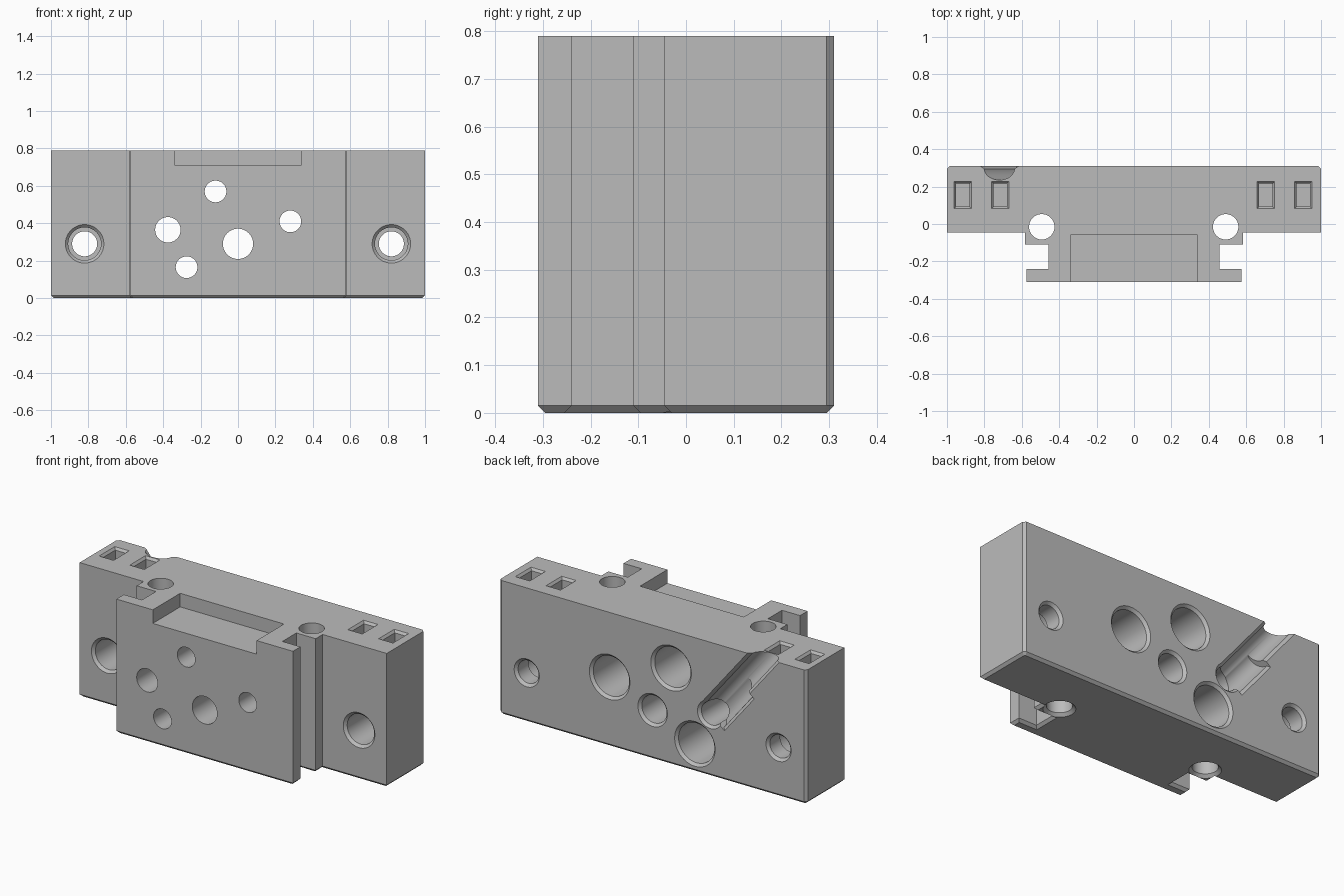
import bpy, bmesh, math
from mathutils import Vector

cube = bpy.data.objects.get("Cube")
if cube:
    bpy.data.objects.remove(cube, do_unlink=True)

grey = bpy.data.materials.new("machined grey")
grey.use_nodes = True
colour = (0.5, 0.5, 0.5, 1)
grey.diffuse_color = colour
grey.node_tree.nodes["Principled BSDF"].inputs["Base Color"].default_value = colour

X, Y, Z = Vector((1, 0, 0)), Vector((0, 1, 0)), Vector((0, 0, 1))
BACK, TOP, CHAMFER = 0.31, 0.79, 0.015
cutters = []


def loft(name, rings, bevel_bottom=False):
    """Closed solid through rings of equal point count."""
    bm = bmesh.new()
    loops = [[bm.verts.new(p) for p in ring] for ring in rings]
    n = len(loops[0])
    for a, b in zip(loops, loops[1:]):
        for i in range(n):
            bm.faces.new((a[i], a[(i + 1) % n], b[(i + 1) % n], b[i]))
    bm.faces.new(loops[0])
    bm.faces.new(loops[-1])
    bmesh.ops.recalc_face_normals(bm, faces=bm.faces)
    if bevel_bottom:
        edges = [e for e in bm.edges if all(v.co.z < 0.001 for v in e.verts)]
        bmesh.ops.bevel(bm, geom=edges, offset=CHAMFER, segments=1, affect='EDGES')
    mesh = bpy.data.meshes.new(name)
    bm.to_mesh(mesh)
    bm.free()
    obj = bpy.data.objects.new(name, mesh)
    bpy.context.scene.collection.objects.link(obj)
    mesh.materials.append(grey)
    return obj


def cut(name, rings):
    obj = loft(name, rings)
    obj.hide_render = True
    cutters.append(obj)


def bore(name, origin, axis, profile, sides=48):
    """Turned cutter: profile holds (distance along axis, radius)."""
    u = axis.orthogonal().normalized()
    v = axis.cross(u)
    angles = [2 * math.pi * (i + 0.5) / sides for i in range(sides)]
    cut(name, [[origin + axis * t + (u * math.cos(a) + v * math.sin(a)) * r
                for a in angles] for t, r in profile])


def rectangle(cx, cy, hx, hy, z):
    return [Vector((cx + sx * hx, cy + sy * hy, z))
            for sx, sy in ((-1, -1), (1, -1), (1, 1), (-1, 1))]


# Body: extruded plan outline with chamfered back corners and bottom rim
half = [(0.575, -0.31), (0.575, -0.24), (0.457, -0.24), (0.457, -0.11),
        (0.583, -0.11), (0.583, -0.045), (1, -0.045),
        (1, BACK - CHAMFER), (1 - CHAMFER, BACK)]
outline = half + [(-x, y) for x, y in reversed(half)]
body = loft("manifold_block", [[Vector((x, y, z)) for x, y in outline]
                               for z in (0, TOP)], True)

# Recess in the top of the front plate
cut("front_recess", [rectangle(0, -0.205, 0.338, 0.15, z) for z in (0.71, 0.9)])

# Chamfered nut pockets in the top
for x in (-0.915, -0.715, 0.705, 0.905):
    cut("nut_pocket", [rectangle(x, 0.155, 0.036, 0.062, TOP - 0.13),
                       rectangle(x, 0.155, 0.036, 0.062, TOP - 0.014),
                       rectangle(x, 0.155, 0.047, 0.073, TOP),
                       rectangle(x, 0.155, 0.047, 0.073, TOP + 0.05)])

# Vertical holes with a countersink underneath
for x in (-0.493, 0.49):
    bore("vertical_hole", Vector((x, -0.015, 0)), Z,
         [(-0.1, 0.085), (0, 0.085), (0.017, 0.068), (0.9, 0.068)])

# Counterbored mounting holes
for x in (-0.82, 0.82):
    bore("mounting_hole", Vector((x, 0, 0.29)), Y,
         [(-0.2, 0.103), (-0.045, 0.103), (-0.03, 0.088), (0.2, 0.088),
          (0.2001, 0.067), (BACK - 0.015, 0.067), (BACK, 0.082), (0.4, 0.082)])

# Ports that open into wide bores at the back
for x, z in ((-0.12, 0.57), (0.28, 0.41), (-0.275, 0.165)):
    bore("wide_port", Vector((x, 0, z)), Y,
         [(-0.4, 0.058), (-0.13, 0.058), (-0.1, 0.117),
          (BACK - 0.015, 0.117), (BACK, 0.132), (0.4, 0.132)])

# Plain through ports
for x, z, r in ((0, 0.29, 0.081), (-0.375, 0.365, 0.068)):
    bore("plain_port", Vector((x, 0, z)), Y,
         [(-0.4, r), (BACK - 0.015, r), (BACK, r + 0.015), (0.4, r + 0.015)])

# Slanted groove from the upper port to the top edge, wider in its lower half
start = Vector((-0.375, 0, 0.365))
along = Vector((-0.63, 0, 0.776)).normalized()
across = Y.cross(along).normalized()
if across.x > 0:
    across = -across


def groove(name, offset, radius, first, last):
    origin = start + across * offset
    bore(name, origin + Y * (BACK - 0.012), along, [(first, radius), (last, radius)])
    section = [(-radius - 0.017, 0.36), (-radius - 0.017, BACK),
               (-radius + 0.002, BACK - 0.017), (radius - 0.002, BACK - 0.017),
               (radius + 0.017, BACK), (radius + 0.017, 0.36)]
    cut(name + "_chamfer", [[origin + across * a + Y * y + along * t
                             for a, y in section] for t in (first, last)])


groove("upper_groove", 0, 0.063, 0, 0.72)
groove("lower_groove", 0.03, 0.07, 0.003, 0.31)

# Cut everything, then drop the helpers
for c in cutters:
    mod = body.modifiers.new(c.name, 'BOOLEAN')
    mod.operation = 'DIFFERENCE'
    mod.solver = 'EXACT'
    mod.object = c
graph = bpy.context.evaluated_depsgraph_get()
graph.update()
result = bpy.data.meshes.new_from_object(body.evaluated_get(graph))
body.modifiers.clear()
body.data = result
for c in cutters:
    bpy.data.objects.remove(c, do_unlink=True)

bpy.ops.object.select_all(action='DESELECT')
body.select_set(True)
bpy.context.view_layer.objects.active = body
bpy.ops.object.shade_smooth_by_angle(angle=math.radians(25))
